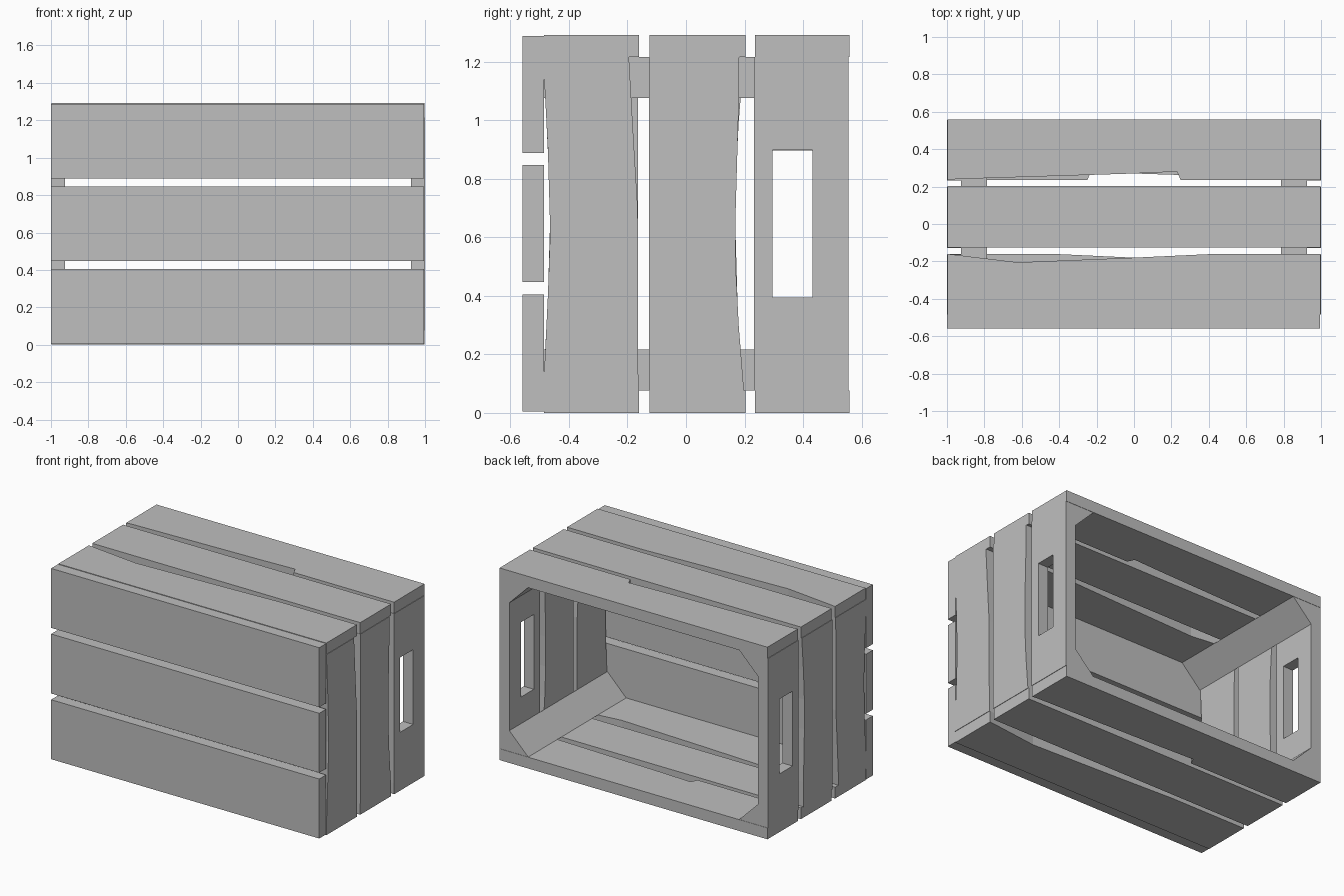
import bpy
import bmesh
from mathutils import Matrix, Vector

cube = bpy.data.objects.get("Cube")
if cube:
    bpy.data.objects.remove(cube, do_unlink=True)

wood = bpy.data.materials.new("grey_wood")
wood.use_nodes = True
colour = (0.52, 0.52, 0.52, 1)
wood.diffuse_color = colour
wood.node_tree.nodes["Principled BSDF"].inputs["Base Color"].default_value = colour

MID = 0.646                                   # crate centre height
TURN = Matrix.Translation((0, 0, MID)) @ Matrix.Rotation(3.14159265, 4, 'Y') @ Matrix.Translation((0, 0, -MID))


def prism(name, outline, place, start, end, turned=False):
    """Extrude a 2D outline from start to end; place maps (a, b, depth) to xyz."""
    bm = bmesh.new()
    face = bm.faces.new([bm.verts.new(place(a, b, start)) for a, b in outline])
    moved = bmesh.ops.extrude_face_region(bm, geom=[face])["geom"]
    shift = Vector(place(0, 0, end)) - Vector(place(0, 0, start))
    bmesh.ops.translate(bm, vec=shift, verts=[v for v in moved if isinstance(v, bmesh.types.BMVert)])
    if turned:
        bmesh.ops.transform(bm, matrix=TURN, verts=bm.verts)
    bmesh.ops.recalc_face_normals(bm, faces=bm.faces)
    mesh = bpy.data.meshes.new(name)
    bm.to_mesh(mesh)
    bm.free()
    mesh.materials.append(wood)
    obj = bpy.data.objects.new(name, mesh)
    bpy.context.collection.objects.link(obj)
    return obj


def along_x(y, z, x): return (x, y, z)
def along_y(x, z, y): return (x, y, z)
def along_z(x, y, z): return (x, y, z)


def rect(a0, a1, b0, b1):
    return [(a0, b0), (a1, b0), (a1, b1), (a0, b1)]


# Crate floor: three planks across the front
for i, z in enumerate((0.005, 0.447, 0.888)):
    prism(f"floor_plank_{i + 1}", rect(-1, 0.995, z, z + 0.4), along_y, -0.558, -0.485)

# Long walls: chipped planks, the lower wall being the upper one turned over
L, R = -0.997, 0.997
long_planks = {
    "front": [(L, -0.485), (R, -0.485), (R, -0.16), (0.43, -0.16),
              (0, -0.18), (-0.3, -0.192), (-0.62, -0.205), (L, -0.16)],
    "middle": rect(L, R, -0.125, 0.203),
    "rim": [(L, 0.235), (-0.95, 0.24), (0, 0.27), (0.23, 0.28),
            (0.25, 0.235), (R, 0.235), (R, 0.558), (L, 0.558)],
}
for wall, turned in (("upper", False), ("lower", True)):
    for part, outline in long_planks.items():
        prism(f"{wall}_wall_{part}_plank", outline, along_z, 1.216, 1.292, turned)

# Short end walls between the long walls
B, T = 0.076, 1.216
end_planks = {
    "front": [(-0.485, B), (-0.485, 0.13), (-0.472, 0.4), (-0.464, 0.62),
              (-0.472, 0.9), (-0.485, 1.15), (-0.485, T), (-0.195, T),
              (-0.18, 0.95), (-0.165, 0.7), (-0.163, B)],
    "middle": [(-0.127, B), (0.198, B), (0.18, 0.3), (0.17, 0.5),
               (0.17, 0.7), (0.18, 1.05), (0.182, T), (-0.127, T)],
    "rim": rect(0.232, 0.556, B, T),
}
for side, turned in (("left", False), ("right", True)):
    for part, outline in end_planks.items():
        plank = prism(f"{side}_end_{part}_plank", outline, along_x, 0.925, 1.0, turned)
        if part == "rim":
            # Hand hole
            cutter = prism(f"{side}_handle_cutter", rect(0.296, 0.433, 0.395, 0.898),
                           along_x, 0.8, 1.2, turned)
            cutter.hide_render = True
            cutter.hide_viewport = True
            cutter.display_type = 'WIRE'
            cut = plank.modifiers.new("hand_hole", 'BOOLEAN')
            cut.object = cutter
            cut.solver = 'EXACT'

# Triangular corner braces
for side, sx in (("left", 1), ("right", -1)):
    for level, z, dz in (("upper", T, -0.14), ("lower", B, 0.14)):
        outline = [(sx * 0.925, z), (sx * 0.785, z), (sx * 0.925, z + dz)]
        prism(f"{level}_{side}_brace", outline, along_y, -0.485, 0.556)
